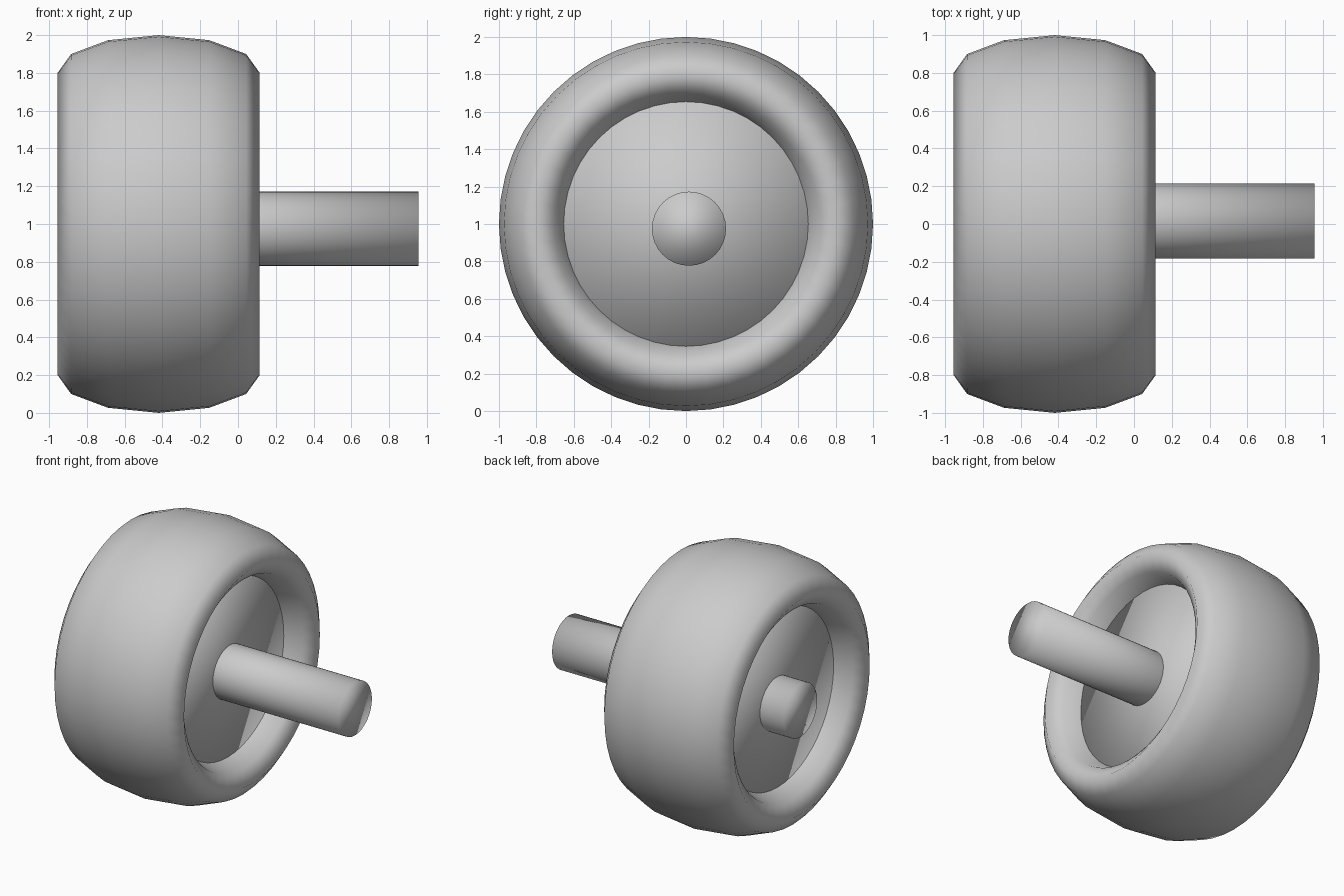
import bpy
from math import pi

old = bpy.data.objects.get("Cube")
if old:
    bpy.data.objects.remove(old, do_unlink=True)

# Single plain grey
grey = bpy.data.materials.new("plain grey")
grey.use_nodes = True
colour = (0.6, 0.6, 0.6, 1)
grey.diffuse_color = colour
grey.node_tree.nodes["Principled BSDF"].inputs["Base Color"].default_value = colour

WHEEL_X = -0.42      # middle of the wheel along the axle
HALF_WIDTH = 0.535   # half the tyre width
TUBE = 0.2           # radial thickness of the tyre


def finish(name):
    """Name the active object, apply its transform, colour and smooth it."""
    obj = bpy.context.object
    obj.name = name
    bpy.ops.object.transform_apply(location=False, rotation=True, scale=True)
    obj.data.materials.append(grey)
    bpy.ops.object.shade_smooth()
    return obj


def rod(name, x0, x1, radius, y, z, sides):
    """Cylinder lying along x from x0 to x1."""
    bpy.ops.mesh.primitive_cylinder_add(
        vertices=sides, radius=radius, depth=x1 - x0,
        location=((x0 + x1) / 2, y, z), rotation=(0, pi / 2, 0))
    return finish(name)


# Tyre: a ring stretched sideways along the axle
bpy.ops.mesh.primitive_torus_add(
    major_segments=48, minor_segments=12, major_radius=0.8, minor_radius=TUBE,
    location=(WHEEL_X, 0, 1), rotation=(0, pi / 2, 0))
bpy.context.object.scale = (1, 1, HALF_WIDTH / TUBE)
finish("tyre")

# Hub disc, its rim sunk into the tyre
rod("hub", WHEEL_X - 0.34, WHEEL_X + 0.34, 0.72, 0, 1, 48)

# Axle, set slightly off the wheel centre
rod("axle", -0.955, 0.955, 0.198, 0.016, 0.975, 32)
